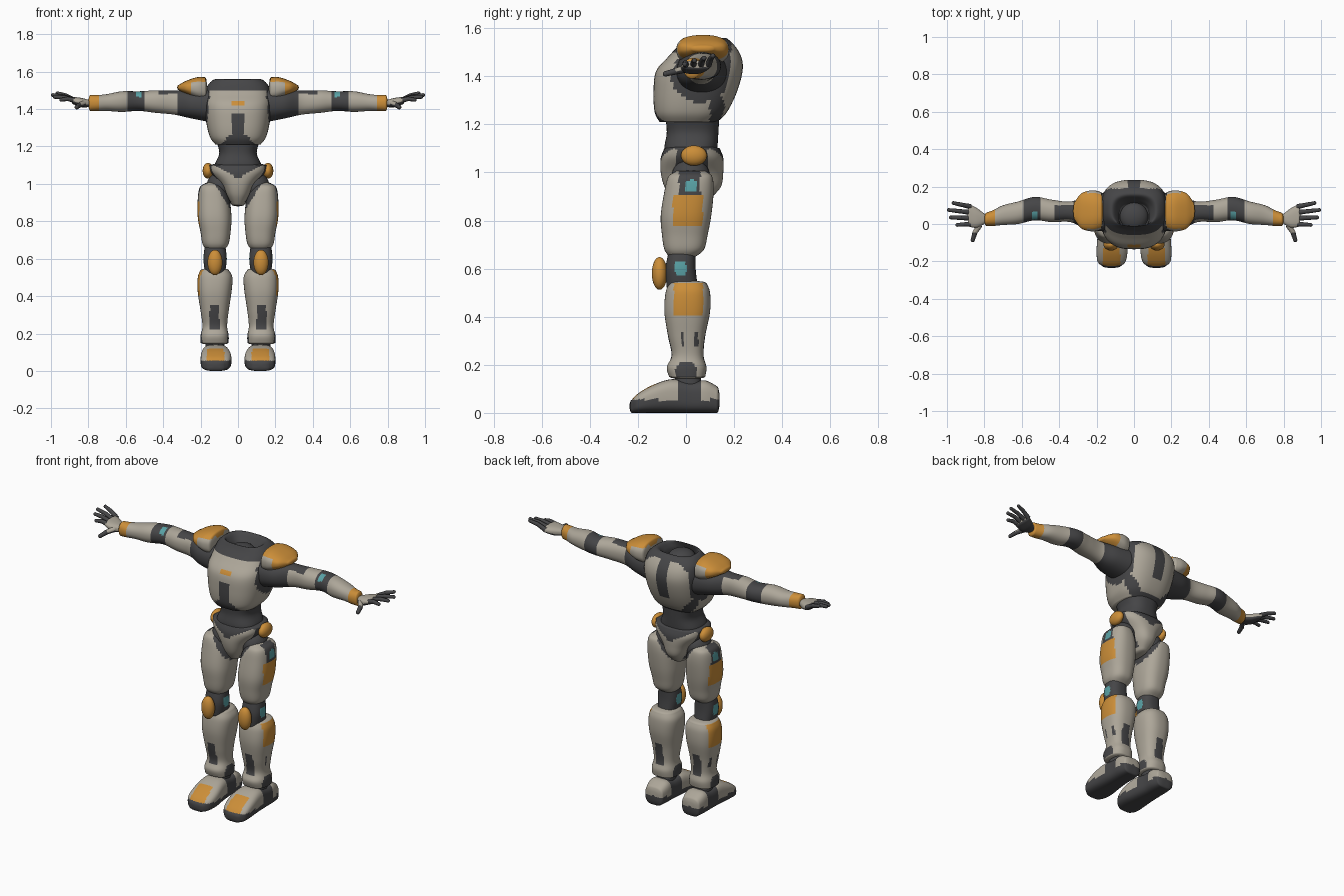
import bpy
import bmesh
from math import sin, cos, pi, copysign, hypot
from mathutils import Vector, Matrix

default_cube = bpy.data.objects.get("Cube")
if default_cube:
    bpy.data.objects.remove(default_cube, do_unlink=True)

SHELL, DARK, ORANGE, TEAL = range(4)


def make_material(name, red, green, blue):
    material = bpy.data.materials.new(name)
    material.use_nodes = True
    colour = (red, green, blue, 1)
    material.diffuse_color = colour
    shader = material.node_tree.nodes["Principled BSDF"]
    shader.inputs["Base Color"].default_value = colour
    shader.inputs["Roughness"].default_value = 0.6
    return material


MATERIALS = [
    make_material("warm grey shell", .42, .385, .32),
    make_material("charcoal", .06, .06, .063),
    make_material("amber", .6, .27, .04),
    make_material("teal", .1, .36, .38),
]


def finish(name, bm, paint, mirrored):
    """Colour the faces by rule, smooth them and mirror the part if needed."""
    bmesh.ops.recalc_face_normals(bm, faces=bm.faces)
    bm.normal_update()
    for face in bm.faces:
        face.smooth = True
        centre = face.calc_center_median()
        face.material_index = paint(centre, face.normal) if callable(paint) else paint
    mesh = bpy.data.meshes.new(name)
    bm.to_mesh(mesh)
    bm.free()
    for material in MATERIALS:
        mesh.materials.append(material)
    part = bpy.data.objects.new(name, mesh)
    bpy.context.collection.objects.link(part)
    if mirrored:
        part.modifiers.new("both sides", "MIRROR").use_mirror_merge = False
    return part


def spline(a, b, c, d, t):
    return b + t * (c - a + t * (2*a - 5*b + 4*c - d + t * (3*(b - c) + d - a))) / 2


def loft(name, axis, rows, paint, power=2.5, bulge=.01, mirrored=True, steps=6, sides=56):
    """Skin rounded sections; a row holds the station, then two low/high pairs."""
    last = len(rows) - 1
    sections = []
    for i in range(last):
        quad = [rows[max(0, min(last, i + k))] for k in (-1, 0, 1, 2)]
        for s in range(steps):
            sections.append([spline(*values, s / steps) for values in zip(*quad)])
    sections.append(list(rows[-1]))

    def rounded_end(row, direction):
        station, *pairs = row
        ends = []
        for angle in (pi / 6, pi / 3, pi / 2.2):
            shrunk = [station + direction * bulge * sin(angle)]
            for low, high in (pairs[:2], pairs[2:]):
                middle, half = (low + high) / 2, (high - low) / 2 * cos(angle)
                shrunk += [middle - half, middle + half]
            ends.append(shrunk)
        return ends

    if bulge:
        sections = rounded_end(rows[0], -1)[::-1] + sections + rounded_end(rows[-1], 1)

    across = [k for k in range(3) if k != axis]
    bm = bmesh.new()
    rings = []
    for station, *pairs in sections:
        ring = []
        for s in range(sides):
            point = Vector()
            point[axis] = station
            angle = 2 * pi * s / sides
            for k, wave, low, high in zip(across, (cos(angle), sin(angle)), pairs[::2], pairs[1::2]):
                reach = copysign(abs(wave) ** (2 / power), wave)
                point[k] = (low + high) / 2 + reach * (high - low) / 2
            ring.append(bm.verts.new(point))
        rings.append(ring)
    for lower, upper in zip(rings, rings[1:]):
        for s in range(sides):
            n = (s + 1) % sides
            bm.faces.new((lower[s], lower[n], upper[n], upper[s]))
    bm.faces.new(rings[0])
    bm.faces.new(rings[-1])
    return finish(name, bm, paint, mirrored)


def ellipsoid(name, centre, radii, paint, mirrored=True):
    bm = bmesh.new()
    place = Matrix.Translation(centre) @ Matrix.Diagonal((*radii, 1))
    bmesh.ops.create_uvsphere(bm, u_segments=32, v_segments=20, radius=1, matrix=place)
    return finish(name, bm, paint, mirrored)


def digit(name, points, radius, paint):
    """A jointed finger: tapered rods with a ball at each joint."""
    bm = bmesh.new()
    for start, end in zip(points, points[1:]):
        a, b = Vector(start), Vector(end)
        turn = (b - a).to_track_quat("Z", "Y").to_matrix().to_4x4()
        bmesh.ops.create_cone(bm, segments=12, radius1=radius, radius2=radius * .8, depth=(b - a).length,
                              matrix=Matrix.Translation((a + b) / 2) @ turn)
        radius *= .85
        bmesh.ops.create_uvsphere(bm, u_segments=12, v_segments=8, radius=radius, matrix=Matrix.Translation(b))
    return finish(name, bm, paint, True)


# Torso: chest shell with a sunken neck opening
def paint_chest(c, n):
    x = abs(c.x)
    if hypot(c.x, c.z - 1.43) < .022 and c.y < 0:
        return ORANGE
    if c.z > 1.5 and c.y < .19:
        return DARK
    if c.y < 0 and x < .033 + max(0, 1.27 - c.z) and c.z < 1.38:
        return DARK
    if x > .12 and hypot((c.y - .06) / .12, (c.z - 1.4) / .11) < 1:
        return DARK
    if c.y > .1:
        inner = .035 if c.z > 1.31 else 0
        outer = min(.145, .04 + (c.z - 1.2) * .9)
        return SHELL if inner < x < outer and c.z > 1.23 else DARK
    return SHELL


loft("chest", 2, [
    (1.21, -.12, .12, -.11, .13), (1.25, -.15, .15, -.13, .17), (1.33, -.17, .17, -.135, .21),
    (1.42, -.18, .18, -.125, .235), (1.48, -.175, .175, -.075, .23), (1.53, -.16, .16, -.03, .2),
    (1.56, -.12, .12, -.01, .16), (1.53, -.09, .09, -.02, .13), (1.5, -.08, .08, -.03, .11),
], paint_chest, power=2.7, bulge=0, mirrored=False)
ellipsoid("neck_socket", (0, .04, 1.5), (.075, .075, .045), DARK, mirrored=False)

loft("waist", 2, [
    (1.03, -.13, .13, -.08, .12), (1.1, -.125, .125, -.09, .13), (1.17, -.1, .1, -.08, .135),
    (1.26, -.13, .13, -.09, .14),
], DARK, mirrored=False)


# Pelvis: front and rear guards over a dark core
def paint_pelvis(c, n):
    x = abs(c.x)
    if -.04 < c.y < .09 and c.z > .9:
        return DARK
    return DARK if c.z > 1.03 + x * .55 else SHELL


loft("pelvis", 2, [
    (.89, -.035, .035, -.06, .1), (.94, -.065, .065, -.09, .145), (1, -.095, .095, -.105, .155),
    (1.06, -.145, .145, -.105, .155), (1.1, -.155, .155, -.09, .14),
], paint_pelvis, mirrored=False)
ellipsoid("hip_pad", (.16, .033, 1.07), (.029, .054, .042), ORANGE)
ellipsoid("hip_joint", (.1, .02, .98), (.07, .08, .08), DARK)


# Legs
def paint_thigh(c, n):
    if n.x > .2 and c.x > .14:
        if hypot(c.y - .02, c.z - .945) < .026:
            return TEAL
        if -.03 < c.y < .06 and c.z > .9:
            return DARK
        if -.055 < c.y < .07 and .78 < c.z < .91:
            return ORANGE
    return DARK if c.z > .8 + 1.6 * c.x or c.z < .65 else SHELL


loft("thigh", 2, [
    (.65, .07, .17, -.07, .04), (.68, .05, .19, -.09, .075), (.74, .04, .2, -.1, .09),
    (.82, .035, .215, -.105, .105), (.92, .045, .215, -.09, .115), (.98, .07, .205, -.075, .11),
    (1, .09, .18, -.05, .09),
], paint_thigh)


def paint_knee(c, n):
    return TEAL if hypot(c.y + .022, (c.z - .603) * .8) < .026 else DARK


loft("knee", 2, [
    (.52, .07, .175, -.08, .05), (.6, .06, .185, -.085, .04), (.68, .07, .175, -.07, .04),
], paint_knee)
ellipsoid("knee_pad", (.123, -.11, .58), (.04, .032, .068), ORANGE)


def paint_shin(c, n):
    outer = n.x > .2 and c.x > .14
    if outer and -.05 < c.y < .07 and .4 < c.z < .54:
        return ORANGE
    if abs(n.x) > .5 and hypot(c.y, c.z - .17) < .045:
        return DARK
    if outer and .28 < c.z < .33 and abs(abs(c.y - .015) - .028) < .008:
        return DARK
    if abs(n.y) > .5 and .1 < c.x < .152 and .22 < c.z < .35:
        return DARK
    return SHELL


loft("shin", 2, [
    (.15, .05, .2, -.07, .08), (.19, .05, .2, -.08, .085), (.24, .058, .19, -.06, .073),
    (.32, .05, .2, -.075, .08), (.42, .035, .215, -.09, .1), (.5, .03, .215, -.085, .1),
    (.54, .05, .2, -.07, .085),
], paint_shin)
loft("ankle", 2, [(.1, .07, .175, -.05, .07), (.2, .075, .17, -.04, .05)], DARK)


def paint_foot(c, n):
    if c.z < .055:
        return DARK
    if c.y < -.13 and abs(c.x - .12) < .047:
        return ORANGE
    return DARK if -.03 < c.y < .065 else SHELL


loft("foot", 1, [
    (-.225, .07, .17, 0, .055), (-.2, .045, .195, 0, .08), (-.14, .035, .2, 0, .115),
    (-.06, .045, .195, 0, .14), (.02, .055, .19, 0, .13), (.08, .055, .19, 0, .135),
    (.13, .065, .18, 0, .11),
], paint_foot, power=3.2)


# Arms, from shoulder joint to wrist band
def paint_arm(c, n):
    if hypot(c.x - .53, c.y - .045) < .022 and n.z > 0:
        return TEAL
    if c.x < .325 or .495 < c.x < .585:
        return DARK
    if c.x < .43 and n.z > .6 and c.y < .1:
        return DARK
    return ORANGE if c.x > .745 else SHELL


loft("arm", 0, [
    (.15, -.04, .17, 1.33, 1.51), (.25, -.03, .15, 1.35, 1.5), (.34, .01, .12, 1.37, 1.5),
    (.44, .01, .13, 1.38, 1.5), (.53, .02, .145, 1.39, 1.495), (.62, 0, .12, 1.385, 1.495),
    (.7, -.005, .1, 1.39, 1.48), (.75, -.01, .075, 1.39, 1.475), (.79, -.01, .06, 1.39, 1.475),
], paint_arm, power=2.2)

loft("shoulder_pad", 0, [
    (.175, -.03, .17, 1.44, 1.57), (.22, -.04, .18, 1.45, 1.57), (.28, -.025, .165, 1.48, 1.55),
    (.315, .02, .12, 1.5, 1.53),
], lambda c, n: ORANGE if c.z > 1.545 or c.x > .25 else SHELL)

# Hands
loft("palm", 0, [
    (.8, 0, .055, 1.41, 1.45), (.84, -.02, .085, 1.41, 1.46), (.88, -.015, .105, 1.425, 1.465),
], lambda c, n: SHELL if n.z > -.2 else DARK)
finger_tips = [(.945, -.005, 1.45), (.98, .035, 1.465), (.99, .075, 1.475), (.965, .112, 1.485)]
for number, tip in enumerate(finger_tips):
    knuckle = Vector((.875, number * .031, 1.447))
    middle = knuckle.lerp(Vector(tip), .5) + Vector((0, 0, .006))
    digit(f"finger_{number + 1}", [knuckle, middle, tip], .014, DARK)
digit("thumb", [(.825, -.005, 1.43), (.85, -.045, 1.42), (.862, -.085, 1.41)], .016,
      lambda c, n: SHELL if c.y > -.045 and n.z > 0 else DARK)
